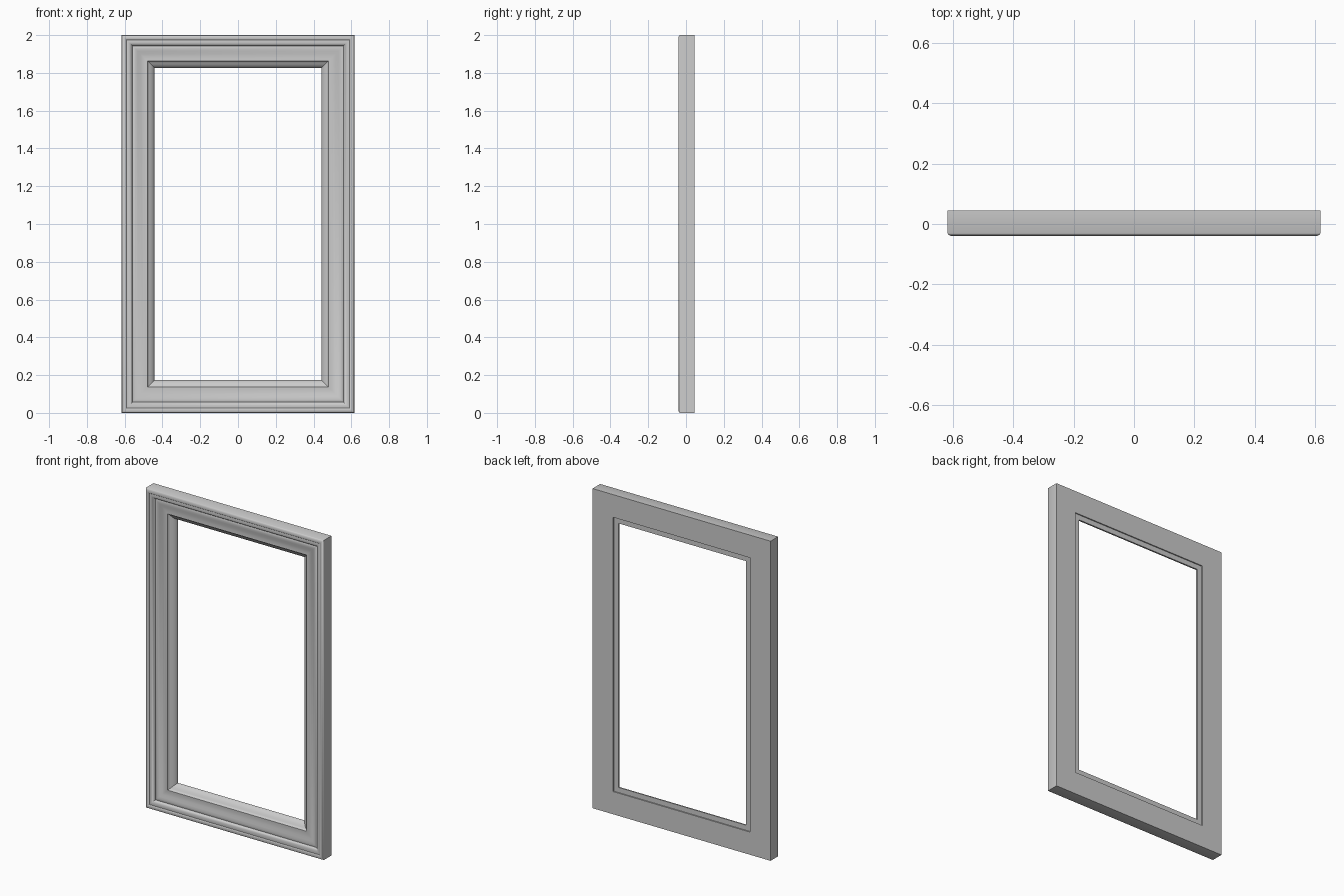
import bpy, bmesh

if "Cube" in bpy.data.objects:
    bpy.data.objects.remove(bpy.data.objects["Cube"])

HALF_W, HEIGHT = 0.616, 2.0

# Moulding cross-section: (distance in from outer edge, y)
profile = [
    (0.000, 0.044), (0.000, -0.031), (0.003, -0.036), (0.009, -0.039),
    (0.016, -0.040), (0.022, -0.038), (0.026, -0.034),          # outer bead
    (0.031, -0.035), (0.040, -0.035), (0.048, -0.031),
    (0.054, -0.024), (0.057, -0.017),                            # quirk
    (0.063, -0.020), (0.072, -0.020), (0.085, -0.016),
    (0.100, -0.011), (0.115, -0.009), (0.128, -0.010),           # broad ogee
    (0.136, -0.010), (0.139, -0.003), (0.146, 0.001),
    (0.156, 0.007), (0.165, 0.015), (0.171, 0.024), (0.174, 0.032),
    (0.174, 0.037), (0.142, 0.037), (0.142, 0.044),              # rear rebate
]

# Sweep the profile around four mitred corners
bm = bmesh.new()
rings = []
for sx, top in ((-1, False), (1, False), (1, True), (-1, True)):
    rings.append([bm.verts.new((sx * (HALF_W - w), y, HEIGHT - w if top else w))
                  for w, y in profile])
n = len(profile)
for i in range(4):
    a, b = rings[i], rings[(i + 1) % 4]
    for j in range(n):
        k = (j + 1) % n
        bm.faces.new((a[j], a[k], b[k], b[j]))
bmesh.ops.recalc_face_normals(bm, faces=bm.faces)
mesh = bpy.data.meshes.new("picture_frame")
bm.to_mesh(mesh)
bm.free()

frame = bpy.data.objects.new("picture_frame", mesh)
bpy.context.collection.objects.link(frame)
bpy.context.view_layer.objects.active = frame
frame.select_set(True)
bpy.ops.object.shade_smooth_by_angle(angle=0.7)
